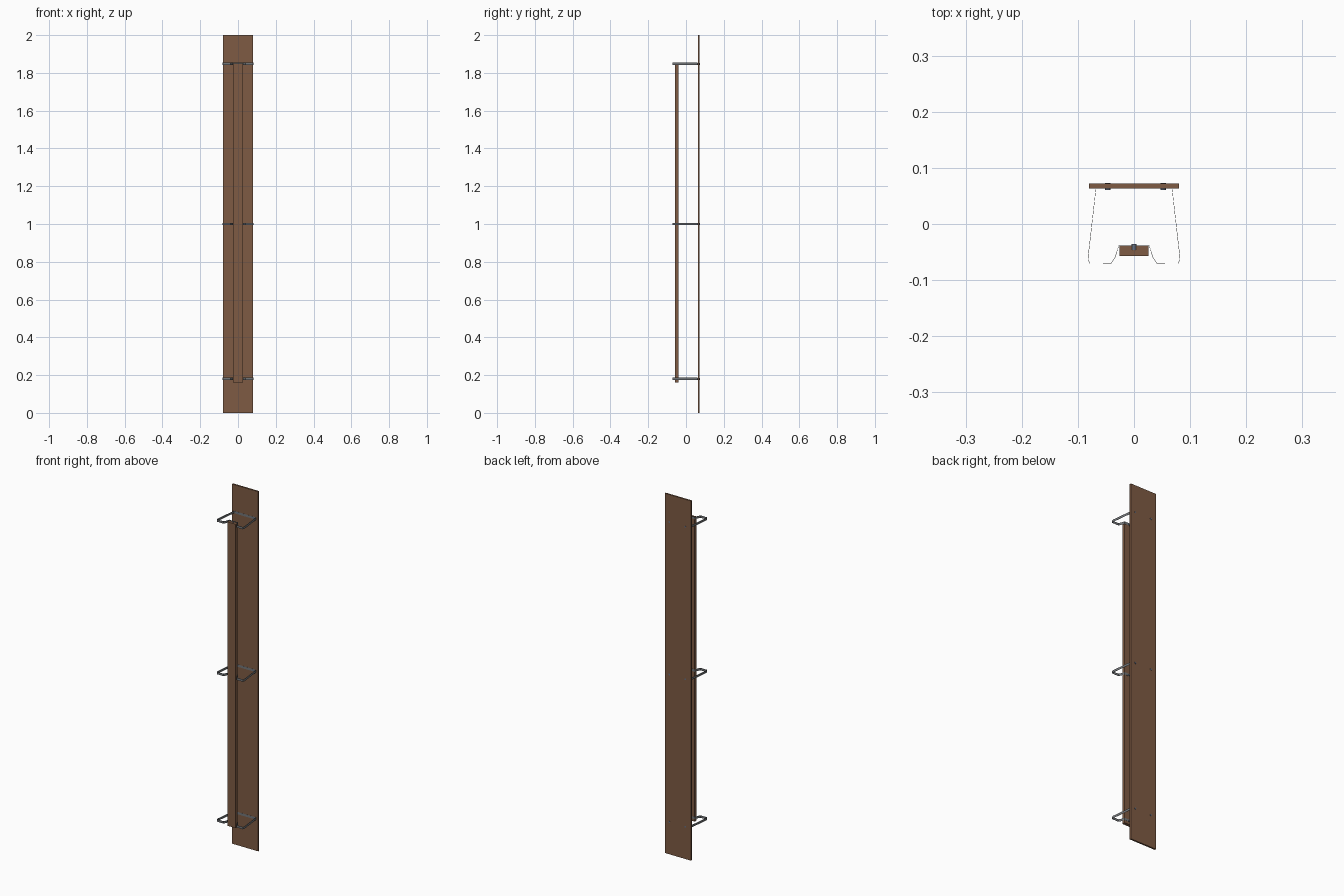
import bpy, bmesh, math
from mathutils import Matrix

if "Cube" in bpy.data.objects:
    bpy.data.objects.remove(bpy.data.objects["Cube"])


def material(name, rgb):
    m = bpy.data.materials.new(name)
    m.diffuse_color = (*rgb, 1)
    m.use_nodes = True
    m.node_tree.nodes["Principled BSDF"].inputs["Base Color"].default_value = m.diffuse_color
    return m


wood = material("brown wood", (0.21, 0.105, 0.057))
steel = material("grey steel", (0.17, 0.18, 0.19))
bolt_mat = material("blue grey bolt", (0.13, 0.16, 0.22))


def finish(name, bm, mat):
    bmesh.ops.recalc_face_normals(bm, faces=bm.faces)
    me = bpy.data.meshes.new(name)
    bm.to_mesh(me)
    bm.free()
    me.materials.append(mat)
    ob = bpy.data.objects.new(name, me)
    bpy.context.collection.objects.link(ob)
    return ob


def board(name, x0, x1, y0, y1, z0, z1):
    bm = bmesh.new()
    m = Matrix.Translation(((x0 + x1) / 2, (y0 + y1) / 2, (z0 + z1) / 2))
    m = m @ Matrix.Diagonal((x1 - x0, y1 - y0, z1 - z0, 1))
    bmesh.ops.create_cube(bm, size=1, matrix=m)
    return finish(name, bm, wood)


def bolt(name, x, y0, y1, z, radius):
    bm = bmesh.new()
    m = Matrix.Translation((x, (y0 + y1) / 2, z)) @ Matrix.Rotation(math.pi / 2, 4, 'X')
    bmesh.ops.create_cone(bm, cap_ends=True, segments=12, radius1=radius,
                          radius2=radius, depth=y1 - y0, matrix=m)
    return finish(name, bm, bolt_mat)


# Bent strap: right half of the outline, mirrored, extruded upwards
HALF = [(0.027, -0.0387), (0.034, -0.060), (0.041, -0.0705),
        (0.079, -0.0705), (0.082, -0.061), (0.068, 0.0615)]
OUTLINE = HALF + [(-x, y) for x, y in reversed(HALF)]


def strap(name, z, height=0.013):
    bm = bmesh.new()
    low = [bm.verts.new((x, y, z - height / 2)) for x, y in OUTLINE]
    high = [bm.verts.new((x, y, z + height / 2)) for x, y in OUTLINE]
    n = len(OUTLINE)
    for i in range(n):
        j = (i + 1) % n
        bm.faces.new((low[i], low[j], high[j], high[i]))
    ob = finish(name, bm, steel)
    mod = ob.modifiers.new("sheet thickness", 'SOLIDIFY')
    mod.thickness = 0.0008
    mod.offset = 0


# Wooden parts
board("back_board", -0.08, 0.08, 0.063, 0.072, 0, 2)
board("front_strip", -0.026, 0.026, -0.057, -0.0395, 0.16, 1.85)

# Straps with their bolts
for label, z in (("lower", 0.18), ("middle", 1.0), ("upper", 1.848)):
    strap(label + "_strap", z)
    bolt(label + "_strip_bolt", 0, -0.046, -0.0352, z, 0.0045)
    for side, x in (("left", -0.047), ("right", 0.052)):
        bolt(f"{label}_{side}_board_bolt", x, 0.0605, 0.0735, z, 0.005)
